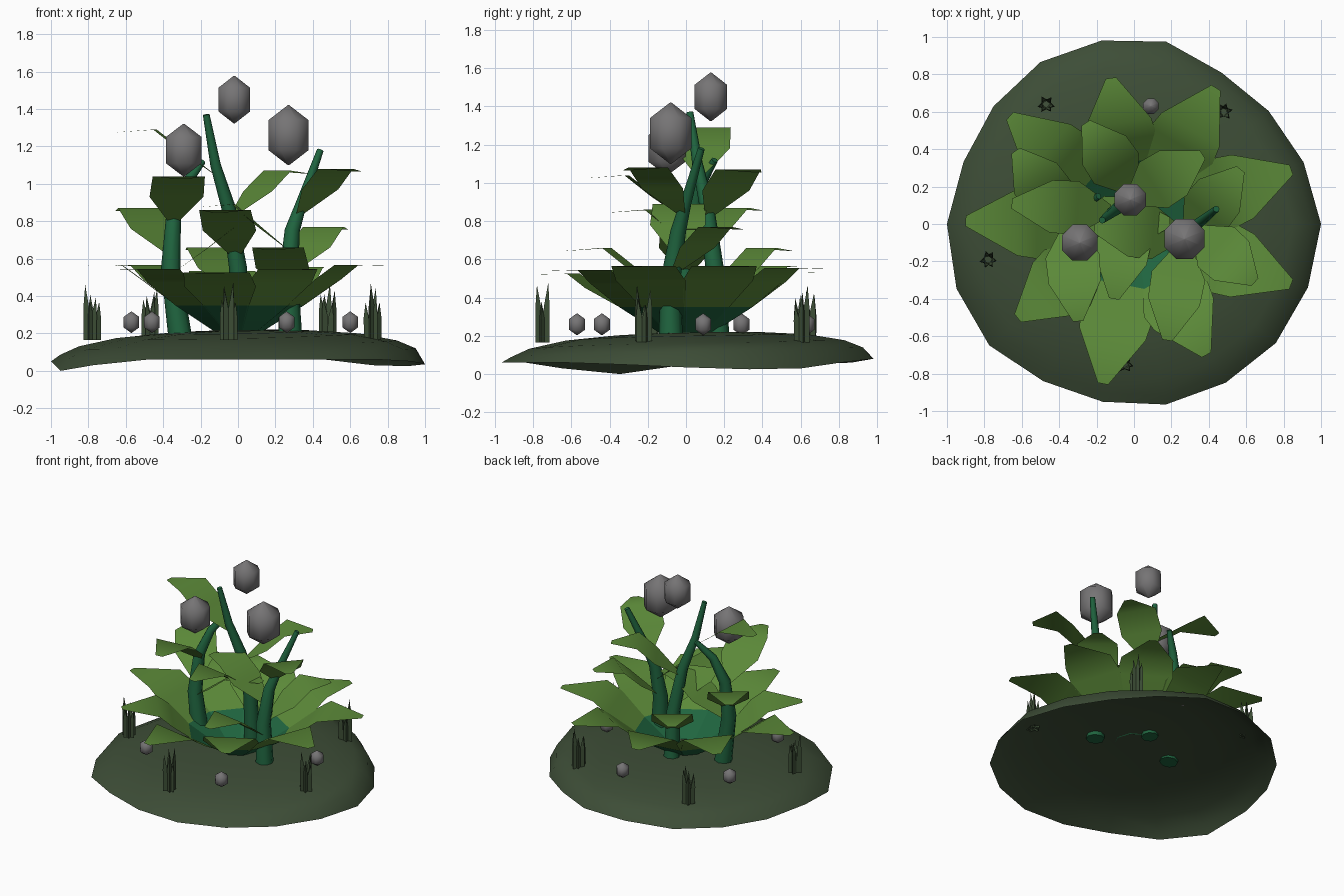
import bpy, bmesh, math, random
from mathutils import Vector

if "Cube" in bpy.data.objects:
    bpy.data.objects.remove(bpy.data.objects["Cube"])

random.seed(4)

def mat(name, r, g, b):
    m = bpy.data.materials.new(name)
    m.diffuse_color = (r, g, b, 1)
    m.use_nodes = True
    m.node_tree.nodes["Principled BSDF"].inputs["Base Color"].default_value = m.diffuse_color
    return m

SOIL = mat("mossy ground", 0.047, 0.075, 0.038)
LEAF = mat("leaf green", 0.105, 0.25, 0.04)
STEM = mat("stem green", 0.014, 0.13, 0.05)
GRASS = mat("dark grass", 0.045, 0.075, 0.036)
GREY = mat("bud grey", 0.18, 0.175, 0.178)

def make(name, verts, faces, mats, smooth=False, rule=None):
    me = bpy.data.meshes.new(name)
    me.from_pydata([tuple(v) for v in verts], [], faces)
    for m in mats:
        me.materials.append(m)
    for p in me.polygons:
        p.use_smooth = smooth
        if rule:
            p.material_index = rule(p.index)
    me.update()
    ob = bpy.data.objects.new(name, me)
    bpy.context.collection.objects.link(ob)
    return ob

def lathe(rings, n, close_top=True, close_bottom=False):
    """Skin a list of rings (each n points), optionally capped."""
    verts = [v for ring in rings for v in ring]
    faces = []
    for i in range(len(rings) - 1):
        for j in range(n):
            k = (j + 1) % n
            faces.append((i * n + j, i * n + k, (i + 1) * n + k, (i + 1) * n + j))
    if close_top:
        faces.append(tuple(range((len(rings) - 1) * n, len(rings) * n)))
    if close_bottom:
        faces.append(tuple(reversed(range(n))))
    return verts, faces

# ground: open shell, wobbly rim, slightly higher at the back
def ground():
    n = 18
    rim = [.035, .025, .03, .06, .08, .08, .06, .05, .04,
           .05, .0, .03, .06, .06, .06, .06, .06, .05]
    rad = [1, .965, .94, .935, .99, .996, 1, .98, .97,
           1, 1.01, 1.01, .97, .965, .98, .98, .99, .99]
    prof = [(1, None), (.95, .105), (.85, .148), (.65, .188), (.4, .208), (.12, .215)]
    rings = []
    for f, z in prof:
        ring = []
        for j in range(n):
            a = j * 2 * math.pi / n
            r = f * rad[j]
            x, y = r * math.cos(a), r * math.sin(a)
            zz = rim[j] if z is None else z + .025 * y + .02 * x + .3 * (rim[j] - .05) * f ** 3
            ring.append((x, y, zz))
        rings.append(ring)
    v, f = lathe(rings, n)
    make("ground_mound", v, f, [SOIL], smooth=True)

ground()

# stems: tapered tubes through a few points
def stem(name, pts, r0, r1):
    n = 8
    rings = []
    for i, p in enumerate(pts):
        a = Vector(pts[max(i - 1, 0)])
        b = Vector(pts[min(i + 1, len(pts) - 1)])
        t = (b - a).normalized()
        u = Vector((0, 1, 0)).cross(t).normalized()
        w = t.cross(u)
        r = r0 + (r1 - r0) * i / (len(pts) - 1)
        rings.append([Vector(p) + r * (math.cos(k * math.tau / n) * u + math.sin(k * math.tau / n) * w)
                      for k in range(n)])
    v, f = lathe(rings, n, True, True)
    ob = make(name, v, f, [STEM], smooth=True)
    for p in ob.data.polygons:
        p.use_smooth = len(p.vertices) == 4

def at_height(pts, z):
    for a, b in zip(pts, pts[1:]):
        if a[2] <= z <= b[2]:
            return Vector(a).lerp(Vector(b), (z - a[2]) / (b[2] - a[2]))
    return Vector(pts[-1])

# leaves: folded strips, rows are (reach, height, half width)
def leaf(name, origin, deg, rows, mats, rule=None):
    a = math.radians(deg)
    out = Vector((math.cos(a), math.sin(a), 0))
    side = Vector((-math.sin(a), math.cos(a), 0))
    verts = []
    for r, z, h in rows:
        c = Vector(origin) + out * r + Vector((0, 0, z))
        verts += [c - side * h, c + side * h]
    faces = [(2 * i, 2 * i + 2, 2 * i + 3, 2 * i + 1) for i in range(len(rows) - 1)]
    make(name, verts, faces, mats, smooth=True, rule=rule)

# ground rosette: nine leaves with stem-coloured bases
reach = [.89, .85, .79, .88, .90, .80, .87, .80, .90]
rise = [.01, 0, -.02, .01, .01, -.01, -.03, -.01, .01]
for i, (tip, dz) in enumerate(zip(reach, rise)):
    s = tip / .87
    rows = [(.13, .215, .05), (.33, .35, .125), (.5 * s, .48 + dz, .195),
            (.6 * s, .555 + dz, .18), (tip, .55 + dz, .028)]
    leaf(f"rosette_leaf_{i + 1}", (0, 0, 0), 19 + 40 * i, rows, [LEAF, STEM],
         rule=lambda k: 1 if k == 0 else 0)

UPPER = [(.02, 0, .03), (.2, .13, .145), (.34, .24, .14), (.55, .225, .027)]
# each stem: path, base radius, leaves as (height, direction, reach scale)
plants = {
    "left": ([(-.31, 0, .185), (-.36, 0, .55), (-.345, .03, .82), (-.28, .08, 1.0), (-.19, .15, 1.12)],
             .063, [(.53, 1, 1), (.63, 126, .86), (.80, 275, 1)]),
    "middle": ([(0, .17, .195), (0, .15, .55), (-.05, .11, .87), (-.12, .06, 1.1), (-.17, .02, 1.37)],
               .058, [(.42, 124, .84), (.62, 260, 1), (.83, 32, .88), (1.05, 176, 1)]),
    "right": ([(.28, -.08, .185), (.27, -.08, .5), (.29, -.04, .75), (.34, 0, .9), (.44, .08, 1.18)],
              .063, [(.42, 260, 1), (.53, 51, .86), (.65, 176, .9), (.84, 318, .8)]),
}
for key, (pts, r, leaves) in plants.items():
    stem(f"{key}_stem", pts, r, .018)
    for i, (z, deg, s) in enumerate(leaves):
        rows = [(a * s, b, c) for a, b, c in UPPER]
        leaf(f"{key}_stem_leaf_{i + 1}", at_height(pts, z), deg, rows, [LEAF])

# buds and pebbles: hexagon-profile spheres
def bud(name, c, w, h, n=8):
    rings = [[(c[0] + w * f * math.cos((j + .5) * math.tau / n),
               c[1] + w * f * math.sin((j + .5) * math.tau / n), c[2] + h * t) for j in range(n)]
             for f, t in ((.04, -1), (1.04, -.5), (1.04, .5), (.04, 1))]
    v, f = lathe(rings, n, True, True)
    make(name, v, f, [GREY], smooth=True)

bud("left_bud", (-.29, -.10, 1.18), .1, .14)
bud("middle_bud", (-.02, .13, 1.45), .088, .127)
bud("right_bud", (.27, -.08, 1.26), .112, .16)
for i, (x, y) in enumerate([(.6, .09), (.26, -.57), (-.46, -.44), (-.57, .29), (.09, .63)]):
    bud(f"pebble_{i + 1}", (x, y, .26), .043, .057)

# grass tufts: clusters of thin three-sided blades
for i, (x, y) in enumerate([(-.78, -.19), (-.05, -.75), (.72, -.22), (.48, .6), (-.47, .64)]):
    verts, faces = [], []
    for b in range(6):
        a = b * math.tau / 6 + random.uniform(-.3, .3)
        cx, cy = x + .026 * math.cos(a), y + .026 * math.sin(a)
        h = random.uniform(.19, .32)
        k = len(verts)
        for z, r, lean in ((.165, .021, 0), (.165 + h * .6, .018, .004)):
            for j in range(3):
                t = a + j * math.tau / 3
                verts.append((cx + lean * math.cos(a) + r * math.cos(t),
                              cy + lean * math.sin(a) + r * math.sin(t), z))
        verts.append((cx + .012 * math.cos(a), cy + .012 * math.sin(a), .165 + h))
        for j in range(3):
            m = (j + 1) % 3
            faces += [(k + j, k + m, k + 3 + m, k + 3 + j), (k + 3 + j, k + 3 + m, k + 6)]
    make(f"grass_tuft_{i + 1}", verts, faces, [GRASS])
